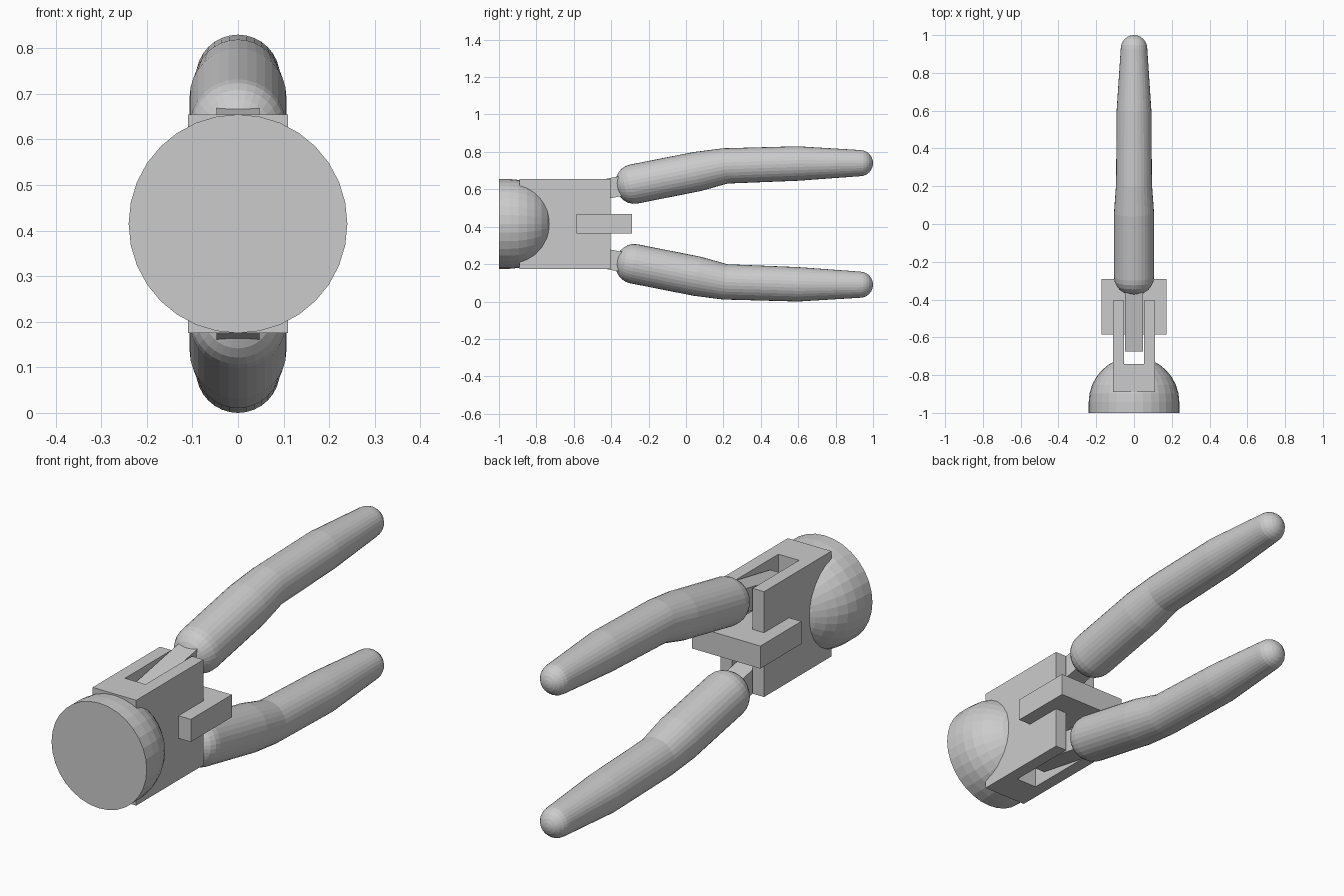
import bpy, bmesh
from math import sin, cos, pi, radians
from mathutils import Vector

if "Cube" in bpy.data.objects:
    bpy.data.objects.remove(bpy.data.objects["Cube"])

MID = 0.415   # height of the symmetry plane
SEG = 32


def make_object(name, bm):
    bmesh.ops.recalc_face_normals(bm, faces=bm.faces)
    me = bpy.data.meshes.new(name)
    bm.to_mesh(me)
    bm.free()
    ob = bpy.data.objects.new(name, me)
    bpy.context.collection.objects.link(ob)
    return ob


def loft(name, rings):
    """Skin a list of closed rings and cap both ends."""
    bm = bmesh.new()
    loops = [[bm.verts.new(p) for p in r] for r in rings]
    for a, b in zip(loops, loops[1:]):
        n = len(a)
        for i in range(n):
            bm.faces.new((a[i], a[(i + 1) % n], b[(i + 1) % n], b[i]))
    bm.faces.new(loops[0])
    bm.faces.new(loops[-1])
    return make_object(name, bm)


def box(name, x, y, z):
    def rect(h):
        return [(x[0], y[0], h), (x[1], y[0], h), (x[1], y[1], h), (x[0], y[1], h)]
    return loft(name, [rect(z[0]), rect(z[1])])


def ring(y, z, r, tilt, side):
    """Circle across the yz path, tilted with it; side mirrors about MID."""
    up = Vector((0, -sin(tilt), cos(tilt)))
    pts = []
    for i in range(SEG):
        a = 2 * pi * i / SEG
        p = Vector((r * cos(a), y, z - MID)) + up * r * sin(a)
        pts.append((p.x, p.y, MID + side * p.z))
    return pts


# Cutter for the open slot between the two cheeks
slot = box("slot_cutter", (-0.052, 0.052), (-0.74, -0.2), (-0.2, 1.2))
slot.hide_render = True
slot.hide_viewport = True
slot.display_type = 'WIRE'

# Forked body block
body = box("forked_body", (-0.11, 0.11), (-0.89, -0.405), (0.175, 0.655))

# Domed head with a flat front disc
R, CY = 0.24, -0.943
dome_rings = [ring(-1.0, MID, R, 0, 1)]
for k in range(8):
    a = k * pi / 16
    dome_rings.append(ring(CY + R * sin(a), MID, R * cos(a), 0, 1))
dome_rings.append(ring(CY + R * 0.999, MID, 0.006, 0, 1))
dome = loft("domed_head", dome_rings)

for ob in (body, dome):
    m = ob.modifiers.new("slot", 'BOOLEAN')
    m.operation = 'DIFFERENCE'
    m.solver = 'EXACT'
    m.object = slot

# Cross bar through the fork
box("cross_bar", (-0.172, 0.172), (-0.585, -0.29), (0.365, 0.468))

# Handle centre line: y, z, radius, tilt in degrees
PATH = [(-0.28, 0.628, 0.106, 11), (0.06, 0.695, 0.106, 11),
        (0.21, 0.725, 0.095, 7), (0.60, 0.738, 0.092, 1.5), (0.93, 0.74, 0.07, 0)]


def end_cap(point, length, direction):
    y, z, r, deg = point
    t = radians(deg)
    out = []
    for k in range(1, 7):
        a = min(k * pi / 12, 1.5)
        d = direction * length * sin(a)
        out.append((y + d * cos(t), z + d * sin(t), r * cos(a), deg))
    return out


for side, label in ((1, "upper"), (-1, "lower")):
    # Rounded, bent grip
    path = end_cap(PATH[0], 0.098, -1)[::-1] + PATH + end_cap(PATH[-1], 0.07, 1)
    loft(label + "_handle", [ring(y, z, r, radians(t), side) for y, z, r, t in path])
    # Flat tang joining grip and fork
    tang = [(-0.655, 0.505), (-0.30, 0.572), (-0.30, 0.680), (-0.675, 0.610)]
    loft(label + "_tang", [[(x, y, MID + side * (z - MID)) for y, z in tang]
                           for x in (-0.047, 0.047)])
